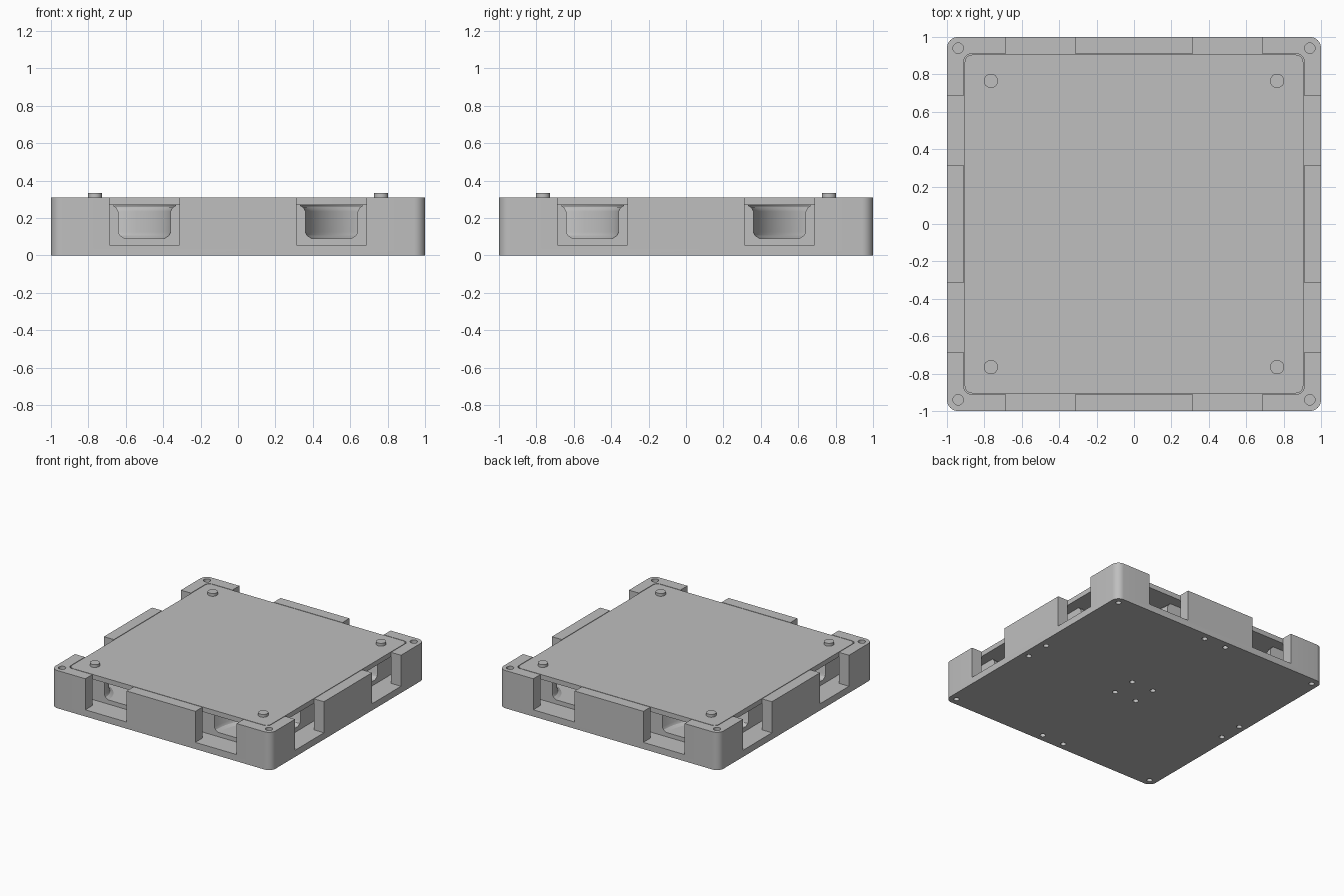
import bpy, bmesh, math
from mathutils import Matrix, Vector

cube = bpy.data.objects.get("Cube")
if cube:
    bpy.data.objects.remove(cube, do_unlink=True)

grey = bpy.data.materials.new("light_grey")
grey.use_nodes = True
tone = (0.52, 0.52, 0.52, 1)
grey.diffuse_color = tone
grey.node_tree.nodes["Principled BSDF"].inputs["Base Color"].default_value = tone


def make(name, bm):
    bmesh.ops.recalc_face_normals(bm, faces=bm.faces)
    mesh = bpy.data.meshes.new(name)
    bm.to_mesh(mesh)
    bm.free()
    mesh.materials.append(grey)
    ob = bpy.data.objects.new(name, mesh)
    bpy.context.collection.objects.link(ob)
    return ob


def slab(name, half, z0, z1, radius=0):
    """Square slab with rounded vertical edges."""
    bm = bmesh.new()
    bmesh.ops.create_cube(bm, size=1, matrix=Matrix.Translation((0, 0, (z0 + z1) / 2))
                          @ Matrix.Diagonal((half * 2, half * 2, z1 - z0, 1)))
    if radius:
        upright = [e for e in bm.edges if abs(e.verts[0].co.z - e.verts[1].co.z) > 1e-4]
        bmesh.ops.bevel(bm, geom=upright, offset=radius, segments=8, profile=0.5, affect='EDGES')
    return make(name, bm)


def rods(name, spots, radius, z0, z1):
    bm = bmesh.new()
    for x, y in spots:
        bmesh.ops.create_cone(bm, cap_ends=True, segments=24, radius1=radius, radius2=radius,
                              depth=z1 - z0, matrix=Matrix.Translation((x, y, (z0 + z1) / 2)))
    return make(name, bm)


def combine(ob, tool, operation):
    mod = ob.modifiers.new("combine", 'BOOLEAN')
    mod.object, mod.operation, mod.solver = tool, operation, 'EXACT'
    bpy.context.view_layer.objects.active = ob
    bpy.ops.object.modifier_apply(modifier=mod.name)
    bpy.data.objects.remove(tool, do_unlink=True)


def smooth(ob):
    bpy.ops.object.select_all(action='DESELECT')
    ob.select_set(True)
    bpy.context.view_layer.objects.active = ob
    bpy.ops.object.shade_smooth_by_angle(angle=math.radians(30))


signs = [(sx, sy) for sx in (-1, 1) for sy in (-1, 1)]


def corners(d):
    return [(sx * d, sy * d) for sx, sy in signs]


# Tray with a hollow inside
TOP, FLOOR, LID_BASE, CORE = 0.31, 0.055, 0.27, 0.82
tray = slab("tray", 1, 0, TOP, 0.06)
combine(tray, slab("hollow", 0.91, FLOOR, 0.5, 0.04), 'DIFFERENCE')

# Two wall openings on each side
bm = bmesh.new()
for side in range(4):
    turn = Matrix.Rotation(side * math.pi / 2, 4, 'Z')
    for x in (-0.5, 0.5):
        bmesh.ops.create_cube(bm, size=1, matrix=turn @ Matrix.Translation((x, -1, FLOOR + 0.2))
                              @ Matrix.Diagonal((0.375, 0.3, 0.4, 1)))
combine(tray, make("openings", bm), 'DIFFERENCE')

# Inner core with a curved channel round each corner
core = slab("core", CORE, 0.03, LID_BASE - 0.001)
profile = [(0.155, 0.3), (0.155, 0.265), (0.17, 0.255), (0.18, 0.235), (0.18, 0.125),
           (0.19, 0.105), (0.215, 0.09)]
profile += [(0.64 - r, z) for r, z in reversed(profile)]
bm = bmesh.new()
for cx, cy in corners(CORE):
    ring = [bm.verts.new((cx + r, cy, z)) for r, z in profile]
    edges = [bm.edges.new((ring[i - 1], ring[i])) for i in range(len(ring))]
    bmesh.ops.spin(bm, geom=ring + edges, cent=(cx, cy, 0), axis=(0, 0, 1),
                   angle=2 * math.pi, steps=64, use_merge=True)
bmesh.ops.remove_doubles(bm, verts=bm.verts, dist=1e-4)
combine(core, make("channels", bm), 'DIFFERENCE')
combine(tray, core, 'UNION')

# Blind holes above and below
combine(tray, rods("top_holes", corners(0.94), 0.028, 0.21, 0.4), 'DIFFERENCE')
pairs = [p for s in (-1, 1) for t in (-0.94, 0.94) for p in ((s * 0.1, t), (t, s * 0.1))]
spots = corners(0.94) + corners(0.1) + pairs
combine(tray, rods("bottom_holes", spots, 0.021, -0.1, 0.12), 'DIFFERENCE')
smooth(tray)

# Lid and its four pegs
smooth(slab("lid", 0.905, LID_BASE, TOP, 0.04))
smooth(rods("lid_pegs", corners(0.765), 0.038, TOP - 0.01, 0.333))
